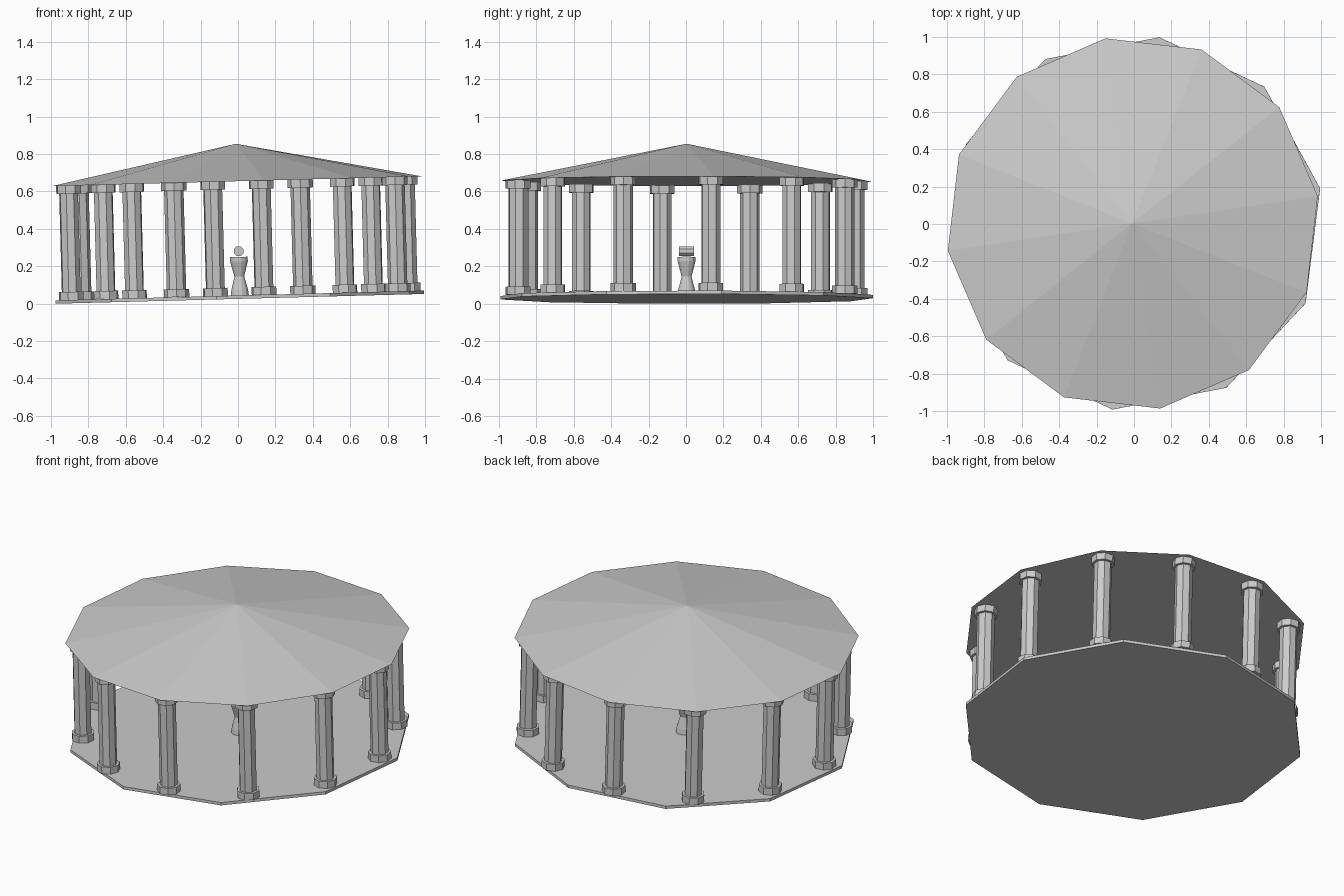
import bpy, bmesh, math
from mathutils import Matrix, Vector

cube = bpy.data.objects.get("Cube")
if cube:
    bpy.data.objects.remove(cube, do_unlink=True)

# One stone colour for the whole pavilion
stone = bpy.data.materials.new("grey stone")
stone.use_nodes = True
STONE = (0.6, 0.6, 0.6, 1)
stone.diffuse_color = STONE
stone.node_tree.nodes["Principled BSDF"].inputs["Base Color"].default_value = STONE

# The whole building leans slightly: +x side raised
LEAN = Matrix.Translation((0.011, 0.003, 0)) @ Matrix.Rotation(-0.0265, 4, 'Y')


def lathe(name, profile, sides, turn=0.0, place=Matrix()):
    """Closed faceted solid from (radius, height) pairs; radius 0 makes a point."""
    bm = bmesh.new()
    rings = []
    for r, z in profile:
        if r == 0:
            rings.append([bm.verts.new((0, 0, z))])
        else:
            angles = [turn + math.tau * i / sides for i in range(sides)]
            rings.append([bm.verts.new((r * math.cos(a), r * math.sin(a), z)) for a in angles])
    for low, high in zip(rings, rings[1:]):
        for i in range(sides):
            j = (i + 1) % sides
            if len(high) == 1:
                bm.faces.new((low[i], low[j], high[0]))
            else:
                bm.faces.new((low[i], low[j], high[j], high[i]))
    bm.faces.new(rings[0][::-1])
    if len(rings[-1]) > 1:
        bm.faces.new(rings[-1])
    bm.transform(LEAN @ place)
    bmesh.ops.recalc_face_normals(bm, faces=bm.faces)
    mesh = bpy.data.meshes.new(name)
    bm.to_mesh(mesh)
    bm.free()
    mesh.materials.append(stone)
    obj = bpy.data.objects.new(name, mesh)
    bpy.context.collection.objects.link(obj)
    return obj


FLOOR_BOTTOM, FLOOR_TOP, EAVES, APEX = 0.026, 0.044, 0.655, 0.855

# Ten-sided floor and twelve-sided pointed roof
lathe("floor", [(1.003, FLOOR_BOTTOM), (1.003, FLOOR_TOP)], 10, math.radians(10.8))
lathe("roof", [(1.0, EAVES), (0, APEX)], 12, math.radians(8.4))

# Ring of octagonal columns with base and capital blocks
COUNT, RING, BLOCK = 12, 0.91, 0.043
for k in range(COUNT):
    place = (Matrix.Rotation(math.radians(8.2) + math.tau * k / COUNT, 4, 'Z')
             @ Matrix.Translation((RING, 0, 0)))
    lathe(f"column_{k + 1}", [
        (0.068, FLOOR_TOP), (0.068, FLOOR_TOP + BLOCK),
        (0.052, FLOOR_TOP + BLOCK), (0.052, EAVES - BLOCK),
        (0.068, EAVES - BLOCK), (0.068, EAVES)], 8, math.pi / 8, place)

# Hourglass pedestal in the middle
lathe("pedestal", [(0.05, FLOOR_TOP), (0.046, 0.075), (0.027, 0.145),
                   (0.049, 0.226), (0.049, 0.25)], 12, math.pi / 12)

# Small octagonal roller lying front to back on the pedestal
roller_place = Matrix.Translation((0, 0, 0.281)) @ Matrix.Rotation(math.pi / 2, 4, 'X')
lathe("roller", [(0.028, -0.04), (0.028, 0.04)], 8, math.pi / 8, roller_place)
